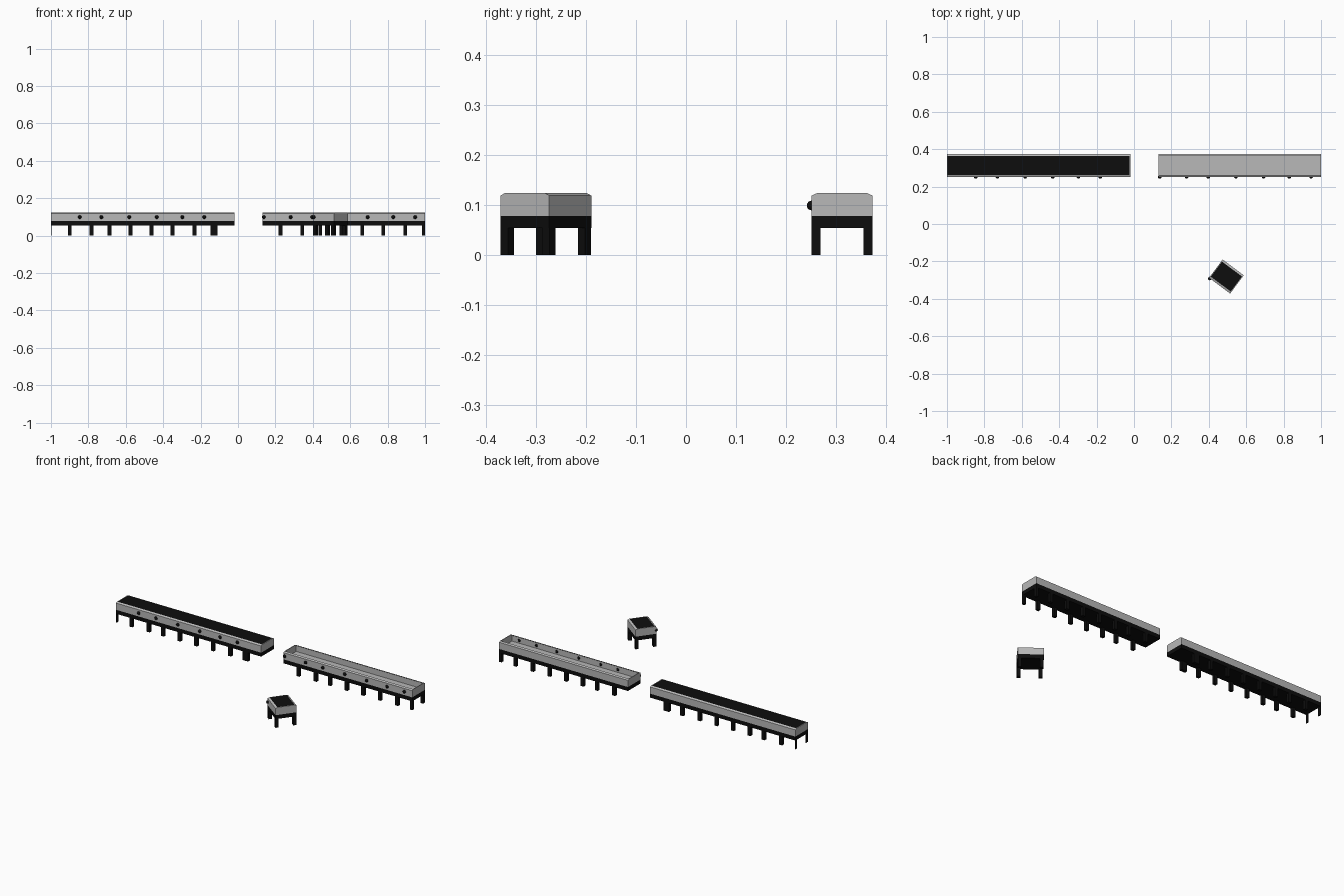
import bpy, bmesh, math
from mathutils import Matrix, Vector

cube = bpy.data.objects.get("Cube")
if cube:
    bpy.data.objects.remove(cube, do_unlink=True)


def material(name, value):
    m = bpy.data.materials.new(name)
    colour = (value, value, value, 1)
    m.diffuse_color = colour
    m.use_nodes = True
    m.node_tree.nodes["Principled BSDF"].inputs["Base Color"].default_value = colour
    return m


GREY = material("grey metal", 0.48)
BLACK = material("black", 0.004)

HALF = 0.061          # half depth of every planter
BASE, RIM, TOP = 0.054, 0.078, 0.124
WALL, LIP, LEG = 0.004, 0.011, 0.018


def finish(name, bm, mat, place):
    bmesh.ops.recalc_face_normals(bm, faces=bm.faces)
    mesh = bpy.data.meshes.new(name)
    bm.to_mesh(mesh)
    bm.free()
    mesh.materials.append(mat)
    ob = bpy.data.objects.new(name, mesh)
    bpy.context.collection.objects.link(ob)
    ob.matrix_world = place
    return ob


def add_box(bm, x0, x1, y0, y1, z0, z1):
    centre = Vector((x0 + x1, y0 + y1, z0 + z1)) / 2
    scale = Matrix.Diagonal((x1 - x0, y1 - y0, z1 - z0, 1))
    bmesh.ops.create_cube(bm, size=1, matrix=Matrix.Translation(centre) @ scale)


def add_prism(bm, profile, x0, x1):
    """Extrude a (y, z) profile along x."""
    face = bm.faces.new([bm.verts.new((x0, y, z)) for y, z in profile])
    out = bmesh.ops.extrude_face_region(bm, geom=[face])
    verts = [v for v in out["geom"] if isinstance(v, bmesh.types.BMVert)]
    bmesh.ops.translate(bm, verts=verts, vec=(x1 - x0, 0, 0))


def mirrored(side):
    return side + [(-y, z) for y, z in reversed(side)]


def planter(name, x0, x1, legs, knobs, filled, place):
    # Black base slab
    bm = bmesh.new()
    add_box(bm, x0, x1, -HALF, HALF, BASE, RIM)
    finish(name + "_base", bm, BLACK, place)

    # Thin grey tub with inward-leaning lips and flat end panels
    outer = [(-HALF, RIM), (-HALF, TOP - 0.005), (-HALF + LIP, TOP)]
    inner = [(-HALF + LIP, TOP - 0.002), (-HALF + WALL, TOP - 0.007),
             (-HALF + WALL, RIM + WALL)]
    bm = bmesh.new()
    add_prism(bm, mirrored(outer + inner), x0 + WALL, x1 - WALL)
    for a in (x0, x1 - WALL):
        add_prism(bm, mirrored(outer), a, a + WALL)
    finish(name + "_tub", bm, GREY, place)

    # Soil
    if filled:
        bm = bmesh.new()
        y = HALF - LIP + 0.001
        add_box(bm, x0 + WALL, x1 - WALL, -y, y, RIM + WALL, TOP - 0.001)
        finish(name + "_soil", bm, BLACK, place)

    # Legs in front and back pairs
    bm = bmesh.new()
    for x, w in legs:
        for y in (-HALF, HALF - LEG):
            add_box(bm, x - w / 2, x + w / 2, y, y + LEG, 0, BASE)
    finish(name + "_legs", bm, BLACK, place)

    # Round knobs through the front wall
    bm = bmesh.new()
    for x in knobs:
        bmesh.ops.create_uvsphere(bm, u_segments=12, v_segments=8, radius=0.0098,
                                  matrix=Matrix.Translation((x, -HALF, 0.099)))
    ob = finish(name + "_knobs", bm, BLACK, place)
    for p in ob.data.polygons:
        p.use_smooth = True


# Two long planters share one layout; the second is shifted along x
leg_x = [-0.9, -0.783, -0.687, -0.575, -0.463, -0.35, -0.233]
knob_x = [-0.846, -0.73, -0.582, -0.434, -0.297, -0.18]
SHIFT = 1.127
row = Matrix.Translation((0, 0.313, 0))

planter("filled_planter", -1, -0.02,
        [(-0.998, 0.004)] + [(x, 0.02) for x in leg_x] + [(-0.128, 0.037)],
        knob_x, True, row)
planter("empty_planter", 0.13, 1,
        [(x + SHIFT, 0.02) for x in leg_x] + [(0.992, 0.016)],
        [0.138] + [x + SHIFT for x in knob_x], False, row)

# Small turned planter in front
half_len = 0.0705
turn = Matrix.Translation((0.494, -0.281, 0)) @ Matrix.Rotation(math.radians(-36.7), 4, "Z")
planter("small_planter", -half_len, half_len,
        [(s * (half_len - 0.011), 0.02) for s in (-1, 1)],
        [-half_len + 0.006], True, turn)
